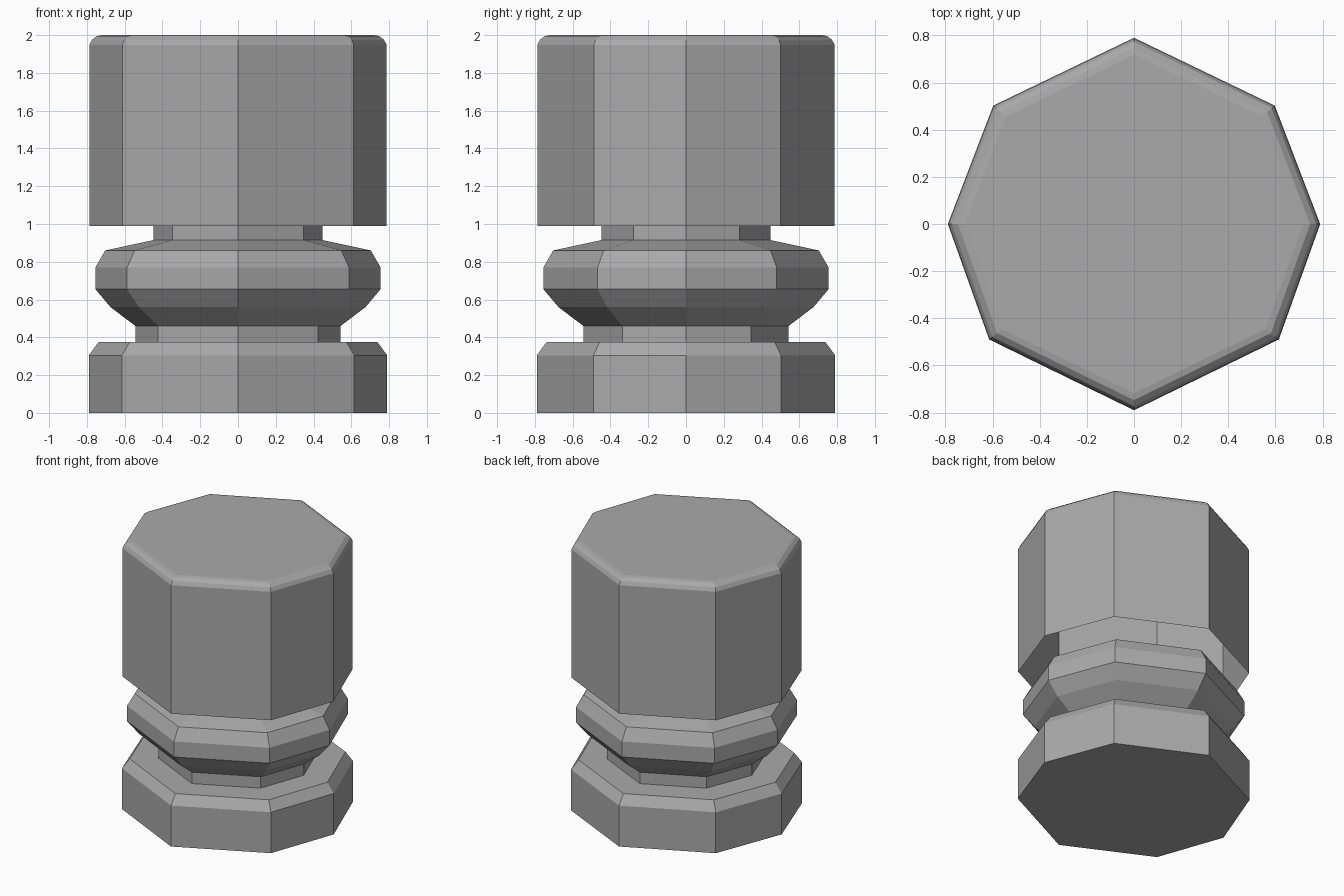
import bpy
import bmesh

old = bpy.data.objects.get("Cube")
if old:
    bpy.data.objects.remove(old, do_unlink=True)

# Single matte grey
grey = bpy.data.materials.new("mid_grey")
grey.use_nodes = True
colour = (0.4, 0.4, 0.4, 1.0)
grey.diffuse_color = colour
grey.node_tree.nodes["Principled BSDF"].inputs["Base Color"].default_value = colour

# Slightly uneven octagon, mirrored left to right, listed counter-clockwise
half = [(0.778, -0.62), (1.0, 0.0), (0.756, 0.636)]
OCTAGON = [(0, -1)] + half + [(0, 1)] + [(-x, y) for x, y in reversed(half)]


def stack(name, profile, close_bottom=True, close_top=True):
    """Skin octagonal rings along a (radius, height) profile."""
    bm = bmesh.new()
    rings = [[bm.verts.new((x * r, y * r, z)) for x, y in OCTAGON]
             for r, z in profile]
    n = len(OCTAGON)
    for low, high in zip(rings, rings[1:]):
        for i in range(n):
            j = (i + 1) % n
            bm.faces.new((low[i], low[j], high[j], high[i]))
    if close_bottom:
        bm.faces.new(rings[0][::-1])
    if close_top:
        bm.faces.new(rings[-1])
    mesh = bpy.data.meshes.new(name)
    bm.to_mesh(mesh)
    bm.free()
    mesh.materials.append(grey)
    obj = bpy.data.objects.new(name, mesh)
    bpy.context.collection.objects.link(obj)
    return obj


# Foot, collar and necks form one continuous turned body
stack("turned_body", [
    (0.79, 0), (0.79, 0.305), (0.738, 0.375),
    (0.543, 0.375), (0.543, 0.46),
    (0.675, 0.56), (0.755, 0.655), (0.755, 0.77), (0.703, 0.86),
    (0.447, 0.915), (0.447, 0.99),
])

# Hollow cap with a rounded top edge, open underneath
stack("hollow_cap", [
    (0.787, 0.99), (0.787, 1.948), (0.773, 1.975),
    (0.747, 1.995), (0.718, 2.0),
], close_bottom=False)
